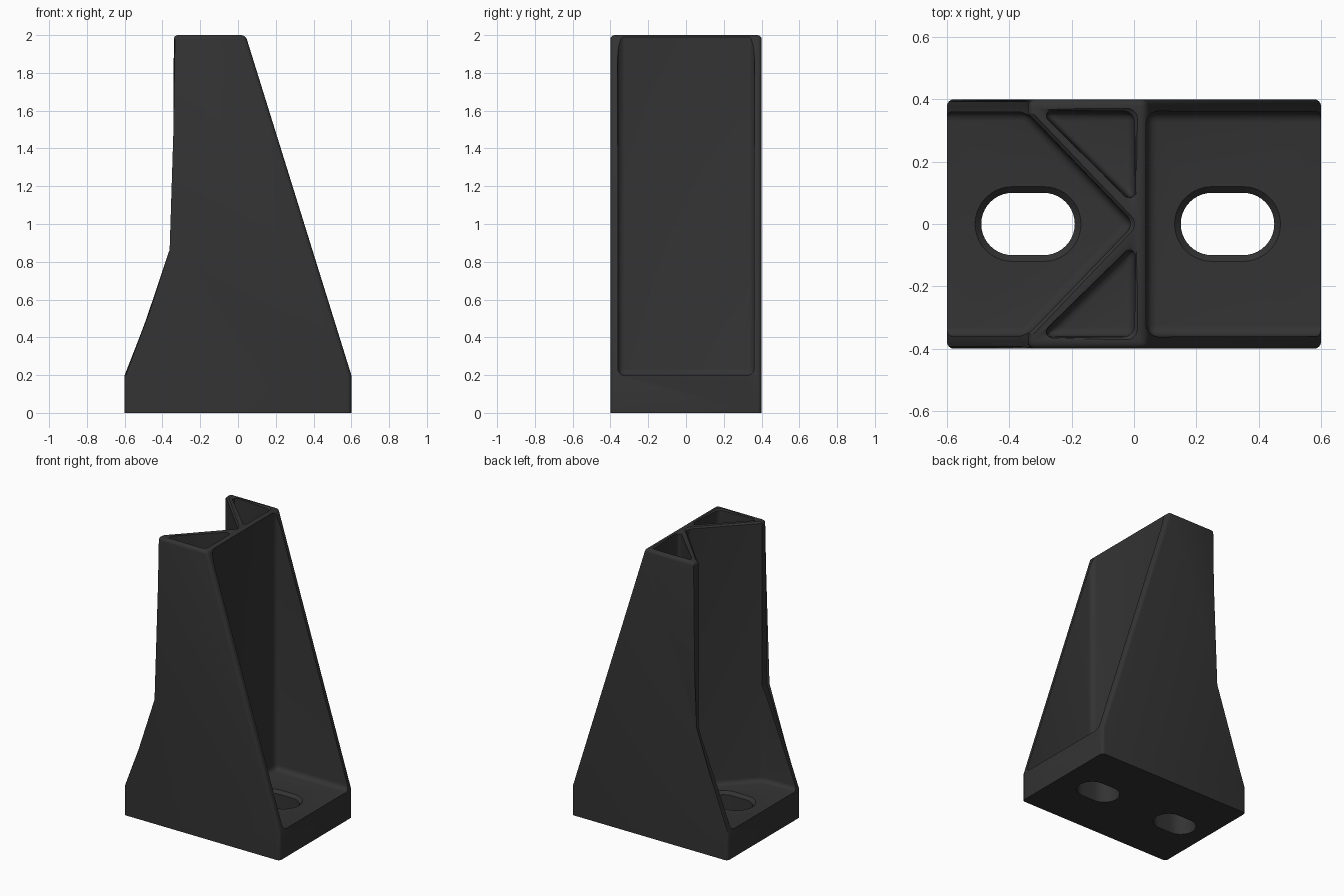
import bpy, bmesh, math
from mathutils import Vector

cube = bpy.data.objects.get("Cube")
if cube:
    bpy.data.objects.remove(cube, do_unlink=True)

FLOOR = 0.198   # top of the base plate
TOP = 2.0

charcoal = bpy.data.materials.new("charcoal plastic")
charcoal.use_nodes = True
COL = (0.033, 0.033, 0.033, 1)
charcoal.diffuse_color = COL
charcoal.node_tree.nodes["Principled BSDF"].inputs["Base Color"].default_value = COL


def to_object(name, bm):
    bmesh.ops.recalc_face_normals(bm, faces=bm.faces)
    mesh = bpy.data.meshes.new(name)
    bm.to_mesh(mesh)
    bm.free()
    mesh.materials.append(charcoal)
    ob = bpy.data.objects.new(name, mesh)
    bpy.context.collection.objects.link(ob)
    return ob


def offset(poly, d):
    """Move each side of a counter-clockwise outline outward by d."""
    pts = [Vector(p) for p in poly]
    out = []
    for i, p in enumerate(pts):
        a = (p - pts[i - 1]).normalized()
        b = (pts[(i + 1) % len(pts)] - p).normalized()
        n1, n2 = Vector((a.y, -a.x)), Vector((b.y, -b.x))
        out.append(p + (n1 + n2) * d / (1 + n1.dot(n2)))
    return out


def loft(rings):
    """Closed solid through outlines given as (points, z)."""
    bm = bmesh.new()
    loops = [[bm.verts.new((p[0], p[1], z)) for p in pts] for pts, z in rings]
    n = len(loops[0])
    for lo, hi in zip(loops, loops[1:]):
        for i in range(n):
            j = (i + 1) % n
            bm.faces.new((lo[i], lo[j], hi[j], hi[i]))
    bm.faces.new(loops[0][::-1])
    bm.faces.new(loops[-1])
    return bm


def pocket(name, poly, radius):
    """Pocket cutter with filleted corners and floor and a flared rim."""
    bm = loft([(poly, FLOOR), (poly, TOP - 0.012), (offset(poly, 0.022), TOP + 0.01)])
    edges = []
    for e in bm.edges:
        z1, z2 = (v.co.z for v in e.verts)
        if abs(z1 - z2) > 1e-4 or max(z1, z2) < FLOOR + 1e-4:
            edges.append(e)
    bmesh.ops.bevel(bm, geom=edges, offset=radius, segments=5, profile=0.5,
                    affect='EDGES', clamp_overlap=True)
    return to_object(name, bm)


def stadium(cx, r, half=0.05, steps=20):
    pts = []
    for side, start in ((1, -math.pi / 2), (-1, math.pi / 2)):
        for k in range(steps + 1):
            a = start + math.pi * k / steps
            pts.append((cx + side * half + r * math.cos(a), r * math.sin(a)))
    return pts


# Solid bracket body from its side profile
profile = [(-0.6, 0), (0.6, 0), (0.6, 0.2), (0.04, 2), (-0.34, 2), (-0.34, 0.86), (-0.6, 0.2)]
bm = loft([(profile, -0.4), (profile, 0.4)])
for v in bm.verts:
    v.co = (v.co.x, v.co.z, v.co.y)
edges = []
for e in bm.edges:
    a, b = (v.co for v in e.verts)
    along_y = abs(a.y - b.y) > 0.1
    if (along_y and a.z > 1.9) or (not along_y and max(a.z, b.z) > 0.01):
        edges.append(e)
bmesh.ops.bevel(bm, geom=edges, offset=0.022, segments=4, profile=0.5,
                affect='EDGES', clamp_overlap=True)
body = to_object("slotted_bracket", bm)

# Open pockets on both sides of the web
cutters = [
    pocket("open_pocket_cutter", [(0.04, -0.36), (1, -0.36), (1, 0.36), (0.04, 0.36)], 0.035),
    pocket("vee_pocket_cutter", [(-1, -0.36), (-0.345, -0.36), (0.0, 0),
                                 (-0.345, 0.36), (-1, 0.36)], 0.03),
]
# Triangular wells between the web, the braces and the side walls
well = [(0, 0.07), (0, 0.36), (-0.295, 0.36)]
cutters.append(pocket("back_well_cutter", well, 0.03))
cutters.append(pocket("front_well_cutter", [(x, -y) for x, y in well[::-1]], 0.03))

# Chamfered mounting slots
for side, cx in (("right", -0.34), ("left", 0.30)):
    bm = loft([(stadium(cx, 0.1), -0.1), (stadium(cx, 0.1), FLOOR - 0.02),
               (stadium(cx, 0.14), FLOOR + 0.02)])
    cutters.append(to_object(side + "_slot_cutter", bm))

# Cut the body and discard the cutters
bpy.ops.object.select_all(action='DESELECT')
bpy.context.view_layer.objects.active = body
body.select_set(True)
for c in cutters:
    c.hide_render = True
    mod = body.modifiers.new(c.name, 'BOOLEAN')
    mod.operation = 'DIFFERENCE'
    mod.solver = 'EXACT'
    mod.object = c
    bpy.ops.object.modifier_apply(modifier=mod.name)
    bpy.data.objects.remove(c, do_unlink=True)

bpy.ops.object.shade_smooth_by_angle(angle=math.radians(30))
